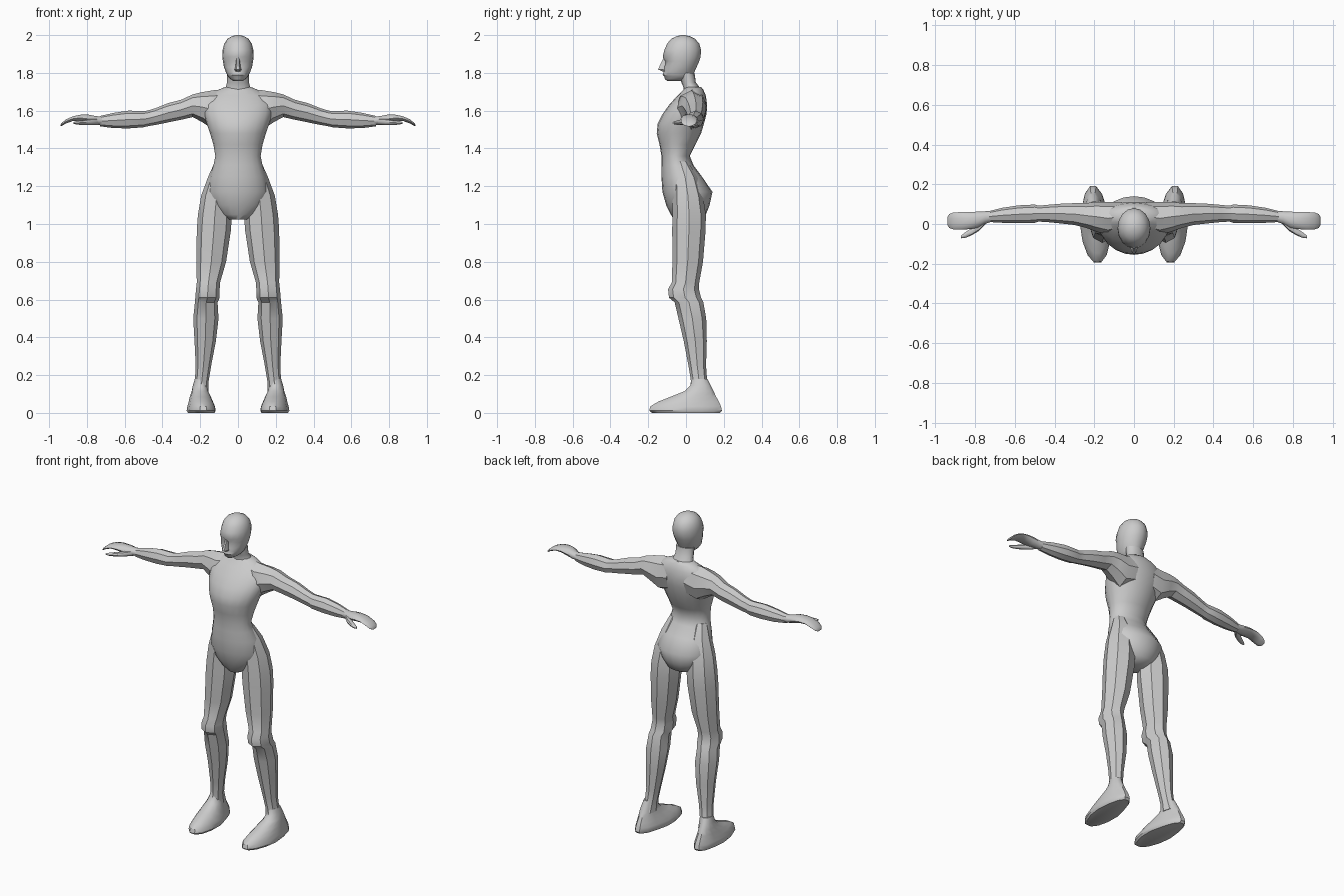
import bpy, bmesh, math
from mathutils import Vector

skin = bpy.data.materials.new("light grey")
skin.diffuse_color = (0.6, 0.6, 0.6, 1)


def upright(z, y0, y1, hw, cx=0.0):
    """Horizontal ring from its height, front, back, half width and centre x."""
    return Vector((cx, (y0 + y1) / 2, z)), Vector((hw, 0, 0)), Vector((0, (y1 - y0) / 2, 0))


def sideways(x, z0, z1, y0, y1):
    """Ring across the x axis from its bottom, top, front and back."""
    return (Vector((x, (y0 + y1) / 2, (z0 + z1) / 2)),
            Vector((0, (y1 - y0) / 2, 0)), Vector((0, 0, (z1 - z0) / 2)))


def loft(name, rings, n, mirror=False, angle=35, shape=None):
    """Skin a row of elliptical rings and close both ends."""
    bm = bmesh.new()
    rows = []
    for c, u, v in rings:
        row = []
        for i in range(n):
            a = 2 * math.pi * i / n
            p = c + u * math.cos(a) + v * math.sin(a)
            row.append(bm.verts.new(shape(p) if shape else p))
        rows.append(row)
    for r0, r1 in zip(rows, rows[1:]):
        for i in range(n):
            j = (i + 1) % n
            bm.faces.new((r0[i], r0[j], r1[j], r1[i]))
    bm.faces.new(rows[0])
    bm.faces.new(rows[-1])
    bmesh.ops.recalc_face_normals(bm, faces=bm.faces)
    me = bpy.data.meshes.new(name)
    bm.to_mesh(me)
    bm.free()
    me.materials.append(skin)
    ob = bpy.data.objects.new(name, me)
    bpy.context.collection.objects.link(ob)
    bpy.ops.object.select_all(action='DESELECT')
    ob.select_set(True)
    bpy.context.view_layer.objects.active = ob
    bpy.ops.object.shade_smooth_by_angle(angle=math.radians(angle))
    if mirror:
        m = ob.modifiers.new("mirror", 'MIRROR')
        m.use_mirror_merge = False
    return ob


# Torso, from the crotch to the base of the neck
loft("torso", [upright(*r) for r in (
    (1.025, -0.065, 0.06, 0.05), (1.05, -0.08, 0.105, 0.105),
    (1.10, -0.105, 0.125, 0.145), (1.17, -0.125, 0.14, 0.17),
    (1.25, -0.13, 0.085, 0.15), (1.31, -0.13, 0.04, 0.13),
    (1.36, -0.13, 0.02, 0.12), (1.42, -0.14, 0.05, 0.13),
    (1.48, -0.155, 0.08, 0.148), (1.53, -0.15, 0.095, 0.165),
    (1.58, -0.125, 0.108, 0.18), (1.63, -0.09, 0.112, 0.185),
    (1.68, -0.045, 0.105, 0.16), (1.71, -0.015, 0.092, 0.105),
    (1.725, -0.005, 0.08, 0.07))], 20, angle=50)

# Neck
loft("neck", [upright(*r) for r in (
    (1.68, -0.02, 0.09, 0.085), (1.72, -0.012, 0.075, 0.066),
    (1.75, -0.025, 0.052, 0.058), (1.80, -0.035, 0.045, 0.058))], 12, angle=50)


# Head with eye sockets pressed into the face
def face(p):
    if p.y < -0.07 and 0.015 < abs(p.x) < 0.05 and 1.85 < p.z < 1.875:
        p.y += 0.012
    return p


loft("head", [upright(*r) for r in (
    (1.757, -0.10, -0.02, 0.025), (1.768, -0.112, 0.015, 0.042),
    (1.782, -0.115, 0.035, 0.054), (1.79, -0.124, 0.038, 0.058),
    (1.805, -0.118, 0.045, 0.065), (1.83, -0.118, 0.056, 0.074),
    (1.862, -0.114, 0.07, 0.080), (1.885, -0.123, 0.077, 0.083),
    (1.92, -0.115, 0.08, 0.082), (1.955, -0.10, 0.07, 0.073),
    (1.98, -0.078, 0.048, 0.056), (1.994, -0.05, 0.02, 0.033),
    (2.0, -0.025, -0.005, 0.01))], 16, angle=50, shape=face)

# Nose
loft("nose", [upright(*r) for r in (
    (1.808, -0.128, -0.09, 0.014), (1.818, -0.152, -0.09, 0.018),
    (1.835, -0.144, -0.09, 0.013), (1.878, -0.122, -0.09, 0.009))], 6)

# Arms, from inside the chest to the wrist
loft("arm", [sideways(*r) for r in (
    (0.06, 1.52, 1.715, -0.03, 0.11), (0.13, 1.50, 1.708, -0.055, 0.112),
    (0.19, 1.54, 1.698, -0.038, 0.112), (0.24, 1.566, 1.686, -0.02, 0.105),
    (0.30, 1.552, 1.658, -0.005, 0.105), (0.37, 1.538, 1.64, 0.003, 0.102),
    (0.44, 1.524, 1.612, 0.01, 0.096), (0.48, 1.517, 1.60, 0.012, 0.092),
    (0.50, 1.512, 1.598, 0.006, 0.098), (0.58, 1.506, 1.60, 0.004, 0.094),
    (0.66, 1.508, 1.588, 0.006, 0.082),
    (0.73, 1.517, 1.572, 0.01, 0.065))], 8, mirror=True)

# Hands, flat and curling down at the fingertips
loft("hand", [sideways(*r) for r in (
    (0.715, 1.522, 1.57, 0.012, 0.066), (0.75, 1.525, 1.572, 0.0, 0.064),
    (0.79, 1.532, 1.58, -0.02, 0.062), (0.83, 1.542, 1.58, -0.026, 0.06),
    (0.87, 1.546, 1.572, -0.028, 0.06), (0.91, 1.532, 1.555, -0.027, 0.058),
    (0.93, 1.52, 1.538, -0.02, 0.05), (0.94, 1.517, 1.526, -0.005, 0.035))],
    10, mirror=True, angle=45)

# Thumbs
loft("thumb", [sideways(*r) for r in (
    (0.74, 1.525, 1.56, 0.005, 0.04), (0.78, 1.523, 1.557, -0.035, 0.01),
    (0.82, 1.524, 1.55, -0.058, -0.022), (0.85, 1.526, 1.545, -0.07, -0.042),
    (0.872, 1.53, 1.54, -0.072, -0.06))], 8, mirror=True, angle=45)


# Legs, from the hip to the ankle: height, front, back, inner x, outer x
def leg_ring(z, y0, y1, x0, x1):
    return upright(z, y0, y1, (x1 - x0) / 2, (x0 + x1) / 2)


loft("leg", [leg_ring(*r) for r in (
    (1.33, -0.07, 0.01, 0.05, 0.122), (1.25, -0.07, 0.06, 0.04, 0.158),
    (1.15, -0.07, 0.09, 0.03, 0.195), (1.05, -0.072, 0.105, 0.033, 0.212),
    (0.97, -0.073, 0.104, 0.037, 0.218), (0.80, -0.072, 0.09, 0.063, 0.22),
    (0.69, -0.075, 0.07, 0.095, 0.218), (0.655, -0.095, 0.068, 0.097, 0.222),
    (0.61, -0.09, 0.08, 0.097, 0.226), (0.585, -0.06, 0.092, 0.108, 0.228),
    (0.50, -0.04, 0.107, 0.103, 0.237), (0.38, -0.012, 0.11, 0.117, 0.23),
    (0.25, 0.013, 0.106, 0.142, 0.224), (0.17, 0.026, 0.112, 0.155, 0.228),
    (0.11, 0.02, 0.135, 0.155, 0.24))], 8, mirror=True)


# Feet, with the toes set slightly inward of the heels
def splay(p):
    p.x += 0.06 * p.y
    if p.y > 0.05:
        p.x = 0.205 + (p.x - 0.205) * 0.9
    return p


loft("foot", [upright(*r) for r in (
    (0.0, -0.185, 0.185, 0.07, 0.195), (0.012, -0.20, 0.195, 0.077, 0.195),
    (0.035, -0.193, 0.19, 0.073, 0.195), (0.06, -0.15, 0.178, 0.064, 0.196),
    (0.085, -0.085, 0.163, 0.056, 0.197), (0.115, -0.01, 0.148, 0.047, 0.198),
    (0.145, 0.022, 0.132, 0.041, 0.197), (0.18, 0.03, 0.115, 0.034, 0.193))],
    14, mirror=True, angle=40, shape=splay)
